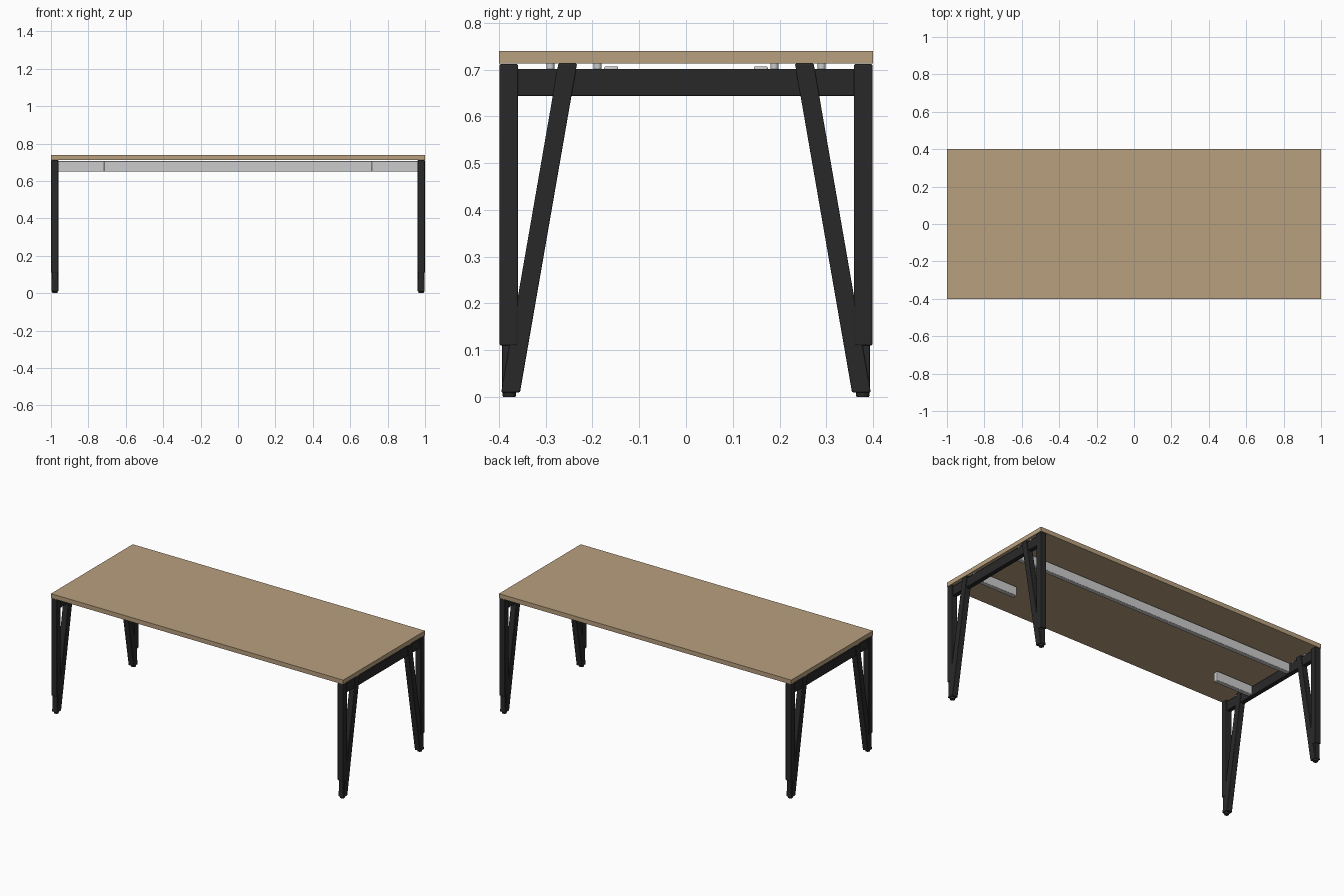
import bpy, bmesh

if "Cube" in bpy.data.objects:
    bpy.data.objects.remove(bpy.data.objects["Cube"])


def material(name, color):
    m = bpy.data.materials.new(name)
    m.diffuse_color = (*color, 1)
    m.use_nodes = True
    m.node_tree.nodes["Principled BSDF"].inputs["Base Color"].default_value = m.diffuse_color
    return m


wood = material("wood", (0.48, 0.35, 0.21))
black = material("black_steel", (0.022, 0.022, 0.022))


def finish(name, bm, mat=None, mirror=(False, False), bevel=0.0):
    bmesh.ops.recalc_face_normals(bm, faces=bm.faces)
    me = bpy.data.meshes.new(name)
    bm.to_mesh(me)
    bm.free()
    ob = bpy.data.objects.new(name, me)
    bpy.context.collection.objects.link(ob)
    if mat:
        me.materials.append(mat)
    if bevel:
        b = ob.modifiers.new("Bevel", 'BEVEL')
        b.width, b.segments = bevel, 3
    if any(mirror):
        m = ob.modifiers.new("Mirror", 'MIRROR')
        m.use_axis = (*mirror, False)
        m.use_mirror_merge = False
    bpy.ops.object.select_all(action='DESELECT')
    bpy.context.view_layer.objects.active = ob
    ob.select_set(True)
    bpy.ops.object.shade_smooth_by_angle()
    return ob


def prism(name, yz, x0, x1, **kw):
    """Side profile in y and z, extruded from x0 to x1."""
    bm = bmesh.new()
    face = bm.faces.new([bm.verts.new((x0, y, z)) for y, z in yz])
    ext = bmesh.ops.extrude_face_region(bm, geom=[face])
    verts = [v for v in ext["geom"] if isinstance(v, bmesh.types.BMVert)]
    bmesh.ops.translate(bm, verts=verts, vec=(x1 - x0, 0, 0))
    return finish(name, bm, **kw)


def box(name, x, y, z, **kw):
    yz = [(y[0], z[0]), (y[1], z[0]), (y[1], z[1]), (y[0], z[1])]
    return prism(name, yz, x[0], x[1], **kw)


def cylinder(name, c, r0, r1, depth, **kw):
    bm = bmesh.new()
    bmesh.ops.create_cone(bm, cap_ends=True, segments=24,
                          radius1=r0, radius2=r1, depth=depth)
    bmesh.ops.translate(bm, verts=bm.verts, vec=c)
    return finish(name, bm, **kw)


BOTH, SIDES = (True, True), (True, False)

# Table top
box("table_top", (-1, 1), (-0.4, 0.4), (0.713, 0.74), mat=wood)

# Legs: upright post with inner tube, slanted brace and foot
box("leg_post", (0.96, 0.999), (0.359, 0.399), (0.11, 0.712),
    mat=black, mirror=BOTH, bevel=0.004)
box("leg_inner_tube", (0.964, 0.995), (0.362, 0.393), (0.01, 0.13),
    mat=black, mirror=BOTH, bevel=0.003)
prism("leg_brace", [(0.355, 0.01), (0.395, 0.01), (0.273, 0.713), (0.233, 0.713)],
      0.961, 0.998, mat=black, mirror=BOTH, bevel=0.003)
cylinder("foot", (0.979, 0.378, 0.0065), 0.0135, 0.0155, 0.013,
         mat=black, mirror=BOTH)

# Crossbar joining the legs at each end
box("end_crossbar", (0.965, 0.993), (-0.362, 0.362), (0.644, 0.702),
    mat=black, mirror=SIDES, bevel=0.003)

# Spacers between crossbar and top
for y in (0.189, 0.29):
    cylinder("top_spacer", (0.979, y, 0.707), 0.0085, 0.0085, 0.014, mirror=BOTH)

# Grey rails: one long at the back, two short stubs at the front
box("back_rail", (-0.966, 0.966), (0.145, 0.175), (0.65, 0.707), bevel=0.004)
box("front_rail_stub", (0.715, 0.966), (-0.175, -0.145), (0.65, 0.707),
    mirror=SIDES, bevel=0.004)
